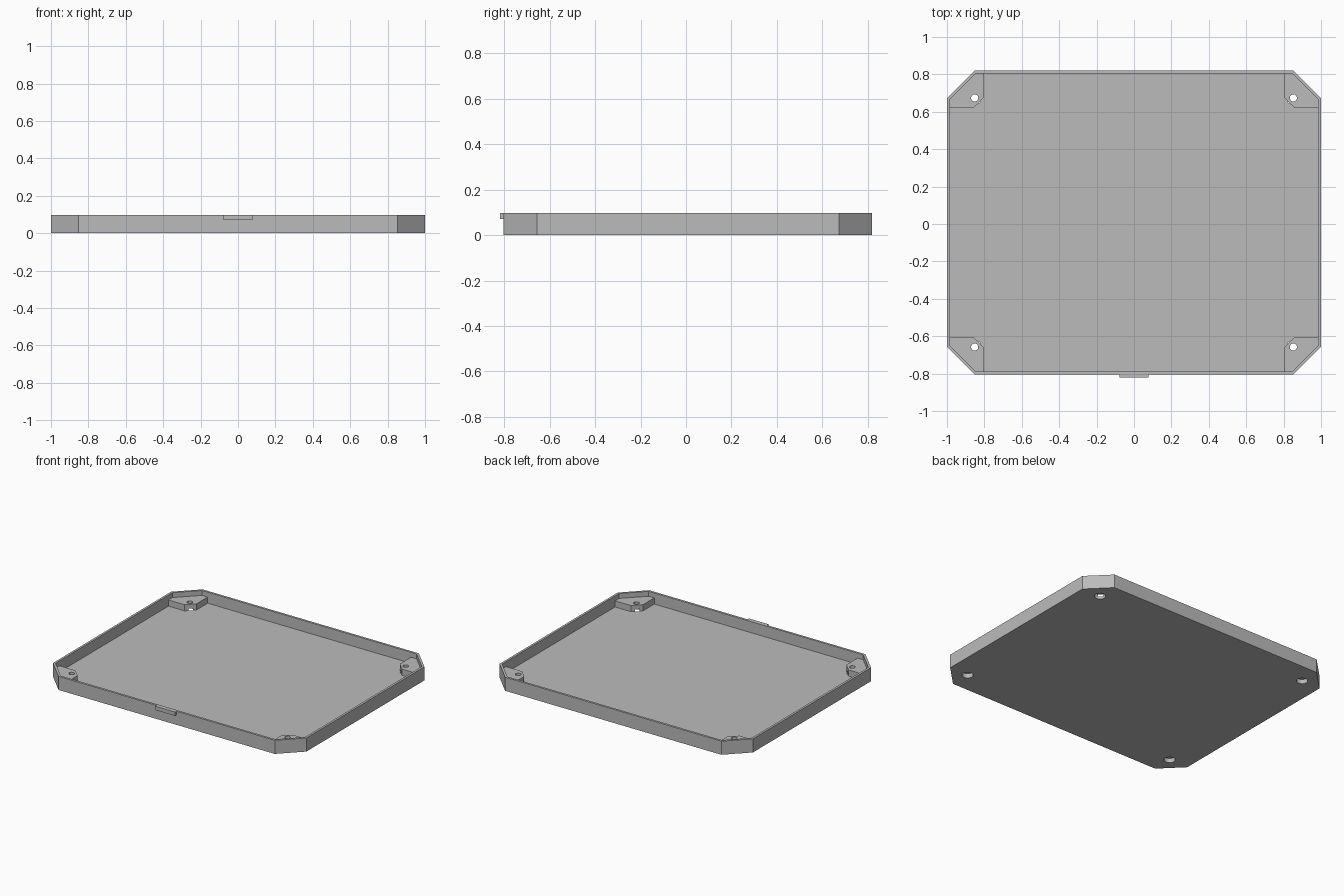
import bpy, bmesh, math

if "Cube" in bpy.data.objects:
    bpy.data.objects.remove(bpy.data.objects["Cube"])

# Overall sizes
HALF_X, HALF_Y, MID_Y = 1.0, 0.812, 0.008
HEIGHT, FLOOR, BOSS_TOP, WALL, CUT = 0.097, 0.018, 0.062, 0.016, 0.147
HOLE_X, HOLE_Y = 0.852, 0.666
CORNERS = {"front_left": (1, -1), "front_right": (-1, -1),
           "back_left": (1, 1), "back_right": (-1, 1)}

grey = bpy.data.materials.new("light_grey")
grey.use_nodes = True
grey.diffuse_color = (0.5, 0.5, 0.5, 1)
grey.node_tree.nodes["Principled BSDF"].inputs["Base Color"].default_value = (0.5, 0.5, 0.5, 1)


def prism(name, outline, z0, z1):
    """Extrude a flat outline from z0 up to z1."""
    bm = bmesh.new()
    face = bm.faces.new([bm.verts.new((x, y + MID_Y, z0)) for x, y in outline])
    top = bmesh.ops.extrude_face_region(bm, geom=[face])["geom"]
    bmesh.ops.translate(bm, vec=(0, 0, z1 - z0),
                        verts=[v for v in top if isinstance(v, bmesh.types.BMVert)])
    bmesh.ops.recalc_face_normals(bm, faces=bm.faces)
    mesh = bpy.data.meshes.new(name)
    bm.to_mesh(mesh)
    bm.free()
    mesh.materials.append(grey)
    obj = bpy.data.objects.new(name, mesh)
    bpy.context.collection.objects.link(obj)
    return obj


def corner(inset):
    """The two points of a clipped corner, moved inward by inset."""
    x, y = HALF_X - inset, HALF_Y - inset
    c = CUT - inset * (2 - math.sqrt(2))
    return [(x, y - c), (x - c, y)]


def octagon(inset):
    a, b = corner(inset)
    pts = []
    for sx, sy in ((1, 1), (-1, 1), (-1, -1), (1, -1)):
        pair = [a, b] if sx * sy > 0 else [b, a]
        pts += [(sx * x, sy * y) for x, y in pair]
    return pts


def circle(cx, cy, r, n=32):
    return [(cx + r * math.cos(math.tau * i / n), cy + r * math.sin(math.tau * i / n))
            for i in range(n)]


def combine(target, tool, operation):
    """Apply a boolean and remove the helper."""
    tool.hide_render = True
    mod = target.modifiers.new("combine", "BOOLEAN")
    mod.operation, mod.solver, mod.object = operation, "EXACT", tool
    deps = bpy.context.evaluated_depsgraph_get()
    mesh = bpy.data.meshes.new_from_object(target.evaluated_get(deps))
    target.modifiers.clear()
    target.data = mesh
    bpy.data.objects.remove(tool)


# Tray with clipped corners, hollowed from above
tray = prism("tray", octagon(0), 0, HEIGHT)
combine(tray, prism("cavity", octagon(WALL), FLOOR, HEIGHT + 0.1), "DIFFERENCE")

# Corner screw bosses with a through hole and a wider recess underneath
for name, (sx, sy) in CORNERS.items():
    a, b = corner(WALL / 2)
    shape = [(0.802, b[1]), (0.802, 0.67), (0.858, 0.614), (a[0], 0.614), a, b]
    boss = prism(name + "_boss", [(sx * x, sy * y) for x, y in shape], FLOOR / 2, BOSS_TOP)
    combine(tray, boss, "UNION")
    hx, hy = sx * HOLE_X, sy * HOLE_Y
    combine(tray, prism("screw_hole", circle(hx, hy, 0.019), -0.1, 0.2), "DIFFERENCE")
    combine(tray, prism("screw_recess", circle(hx, hy, 0.036), -0.1, 0.032), "DIFFERENCE")

# Small latch tab on the front rim
w, y0, y1 = 0.077, -HALF_Y - 0.016, -HALF_Y + WALL / 2
tab = prism("latch_tab", [(-w, y0), (w, y0), (w, y1), (-w, y1)], 0.07, HEIGHT)
combine(tray, tab, "UNION")
tray.data.name = "tray"
